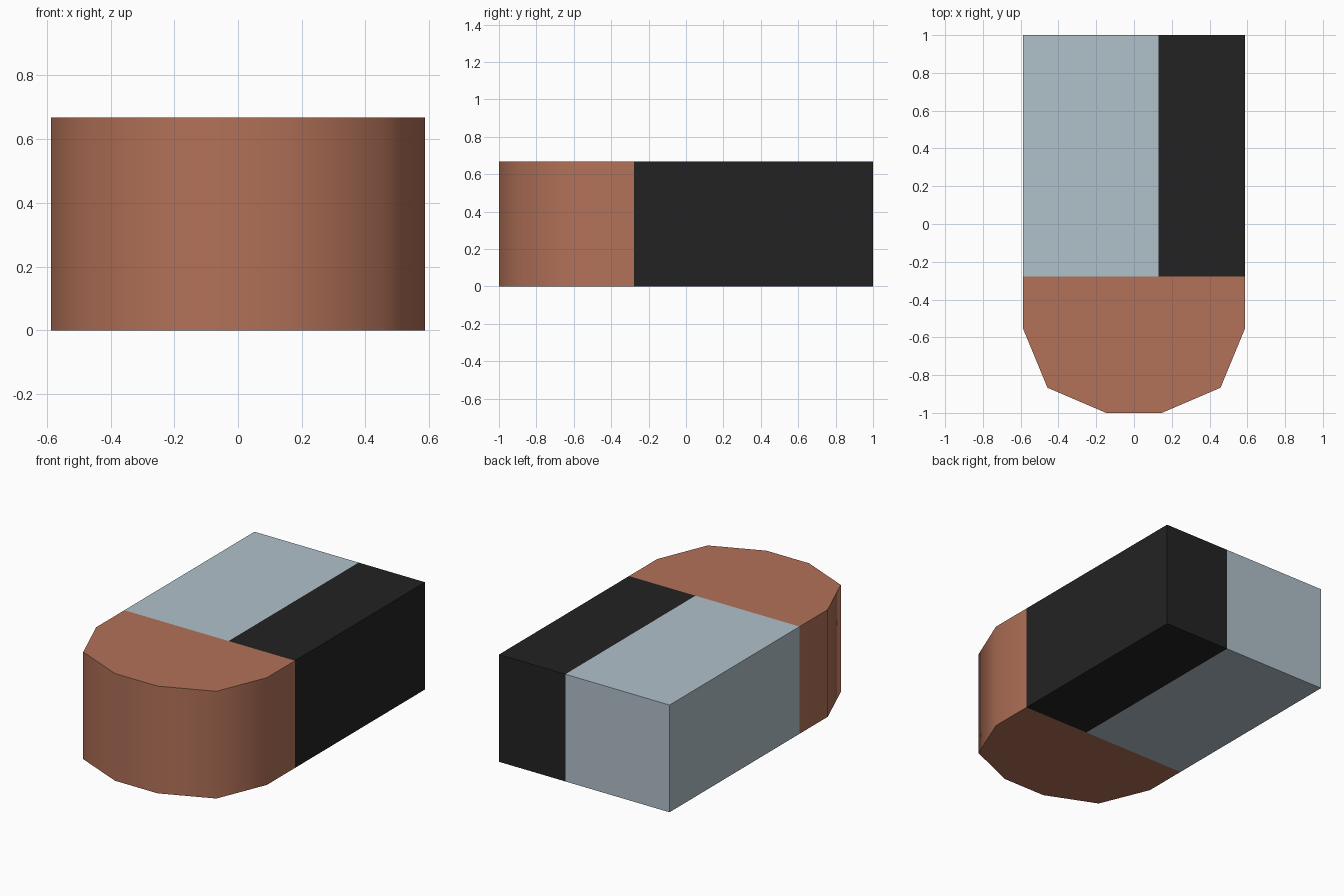
import bpy, bmesh, math

if "Cube" in bpy.data.objects:
    bpy.data.objects.remove(bpy.data.objects["Cube"])

HEIGHT = 0.667
HALF_W = 0.587
SPLIT_X = 0.13    # boundary between the pale and dark blocks
SPLIT_Y = -0.278  # boundary between the blocks and the rounded nose


def material(name, rgb):
    mat = bpy.data.materials.new(name)
    mat.diffuse_color = (*rgb, 1.0)
    mat.use_nodes = True
    mat.node_tree.nodes["Principled BSDF"].inputs["Base Color"].default_value = mat.diffuse_color
    return mat


def prism(name, outline, mat):
    """Extrude a counter-clockwise xy outline up to the full height."""
    bm = bmesh.new()
    base = bm.faces.new([bm.verts.new((x, y, 0)) for x, y in outline])
    top = bmesh.ops.extrude_face_region(bm, geom=[base], use_keep_orig=True)["geom"]
    bmesh.ops.translate(bm, vec=(0, 0, HEIGHT),
                        verts=[v for v in top if isinstance(v, bmesh.types.BMVert)])
    bmesh.ops.recalc_face_normals(bm, faces=bm.faces)
    mesh = bpy.data.meshes.new(name)
    bm.to_mesh(mesh)
    bm.free()
    mesh.materials.append(mat)
    obj = bpy.data.objects.new(name, mesh)
    bpy.context.collection.objects.link(obj)
    return obj


def rectangle(x0, x1, y0, y1):
    return [(x0, y0), (x1, y0), (x1, y1), (x0, y1)]


terracotta = material("terracotta", (0.445, 0.166, 0.098))
pale_blue = material("pale blue grey", (0.434, 0.533, 0.591))
charcoal = material("charcoal", (0.0165, 0.0165, 0.0165))

# Rear body blocks
prism("pale_block", rectangle(-HALF_W, SPLIT_X, SPLIT_Y, 1), pale_blue)
prism("dark_block", rectangle(SPLIT_X, HALF_W, SPLIT_Y, 1), charcoal)

# Rounded nose: half outline mirrored across x
half = [(0.147, -1), (0.458, -0.867), (HALF_W, -0.555), (HALF_W, SPLIT_Y)]
nose = prism("rounded_nose", [(-x, y) for x, y in reversed(half)] + half, terracotta)

# Smooth the curved wall, keep the caps sharp
bpy.ops.object.select_all(action='DESELECT')
nose.select_set(True)
bpy.context.view_layer.objects.active = nose
bpy.ops.object.shade_smooth_by_angle(angle=math.radians(60))
